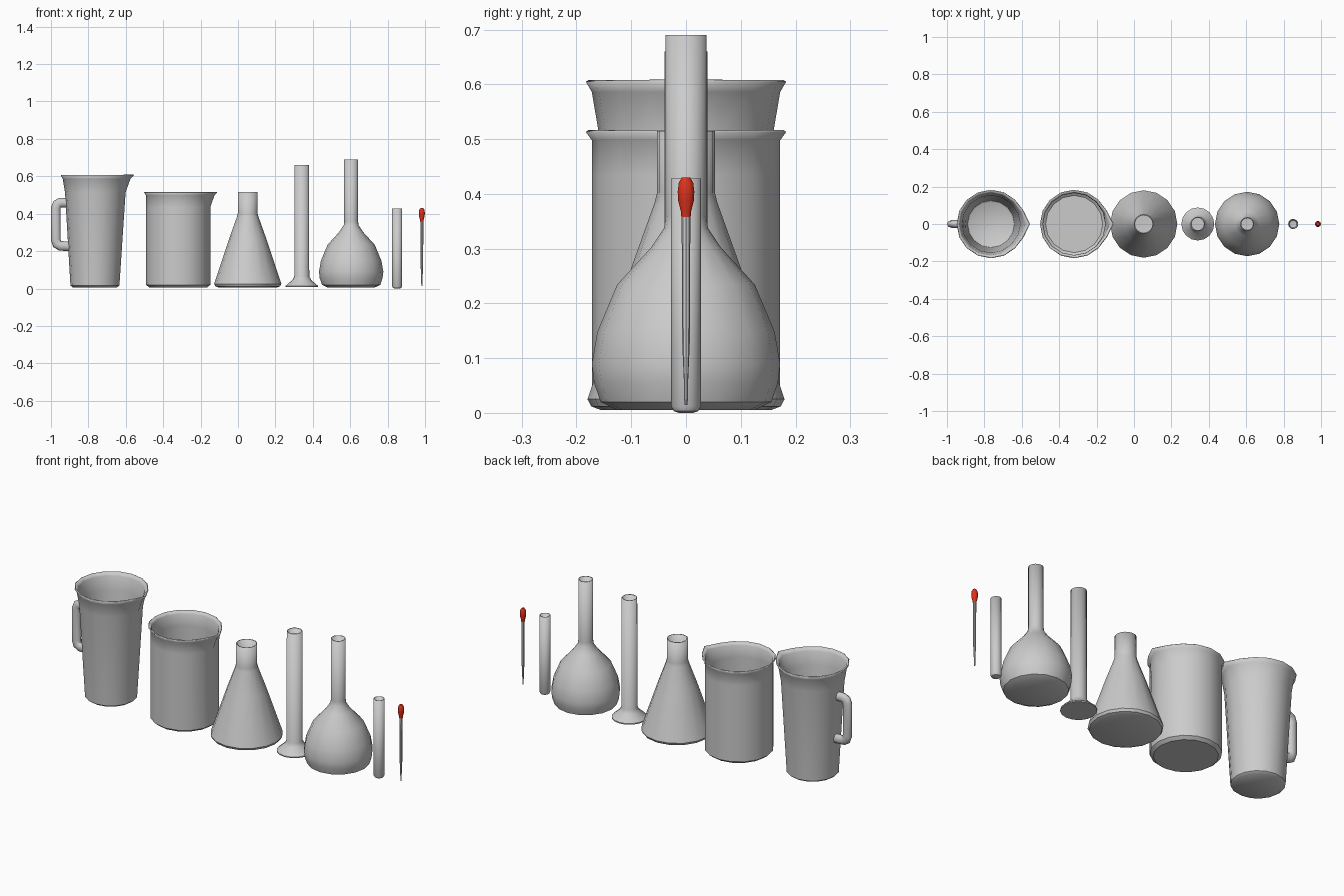
import bpy, bmesh, math

if "Cube" in bpy.data.objects:
    bpy.data.objects.remove(bpy.data.objects["Cube"])

N = 16  # sides of the round glassware


def smooth(obj, angle=40):
    bpy.ops.object.select_all(action='DESELECT')
    obj.select_set(True)
    bpy.context.view_layer.objects.active = obj
    bpy.ops.object.shade_smooth_by_angle(angle=math.radians(angle))


def lathe(name, x, profile, sides=N, wall=0.006, close_top=False, spout=None):
    """Revolve (radius, z) pairs; spout gives extra reach at +x for each ring."""
    bm = bmesh.new()
    rings = []
    for k, (r, z) in enumerate(profile):
        ring = []
        for i in range(sides):
            a = 2 * math.pi * i / sides
            rr = r
            if spout:
                near = min(i, sides - i)
                rr += spout[k] * (1.0 if near == 0 else 0.2 if near == 1 else 0)
            ring.append(bm.verts.new((rr * math.cos(a), rr * math.sin(a), z)))
        rings.append(ring)
    for lo, hi in zip(rings, rings[1:]):
        for i in range(sides):
            j = (i + 1) % sides
            bm.faces.new((lo[i], lo[j], hi[j], hi[i]))
    bm.faces.new(rings[0][::-1])
    if close_top:
        bm.faces.new(rings[-1])
    me = bpy.data.meshes.new(name)
    bm.to_mesh(me)
    bm.free()
    obj = bpy.data.objects.new(name, me)
    obj.location.x = x
    bpy.context.collection.objects.link(obj)
    smooth(obj)
    if wall:
        mod = obj.modifiers.new("wall", 'SOLIDIFY')
        mod.thickness = wall
        mod.offset = -1
    return obj


# Tapered pitcher with pouring lip
lathe("pitcher", -0.765,
      [(0.118, 0.006), (0.131, 0.016), (0.160, 0.515), (0.172, 0.586), (0.183, 0.605)],
      spout=[0, 0, 0.004, 0.018, 0.026])

# Pitcher handle: swept tube
cu = bpy.data.curves.new("pitcher_handle", 'CURVE')
cu.dimensions = '3D'
cu.bevel_depth = 0.026
cu.bevel_resolution = 2
cu.use_fill_caps = True
path = [(-0.912, 0.459), (-0.950, 0.459), (-0.967, 0.451), (-0.974, 0.430),
        (-0.974, 0.260), (-0.967, 0.238), (-0.950, 0.228), (-0.898, 0.226)]
sp = cu.splines.new('POLY')
sp.points.add(len(path) - 1)
for p, (x, z) in zip(sp.points, path):
    p.co = (x, 0, z, 1)
handle = bpy.data.objects.new("pitcher_handle", cu)
handle.scale.y = 0.8
bpy.context.collection.objects.link(handle)
bpy.ops.object.select_all(action='DESELECT')
handle.select_set(True)
bpy.context.view_layer.objects.active = handle
bpy.ops.object.convert(target='MESH')
smooth(bpy.context.object, 50)

# Straight beaker with pouring lip
lathe("beaker", -0.320,
      [(0.155, 0.006), (0.172, 0.020), (0.172, 0.435), (0.172, 0.498), (0.183, 0.513)],
      spout=[0, 0, 0, 0.022, 0.027])

# Conical flask
lathe("conical_flask", 0.052,
      [(0.155, 0.005), (0.173, 0.012), (0.180, 0.025), (0.100, 0.265),
       (0.057, 0.385), (0.053, 0.402), (0.053, 0.515)])

# Graduated cylinder on a flared foot
lathe("measuring_cylinder", 0.341,
      [(0.088, 0.007), (0.088, 0.013), (0.050, 0.046), (0.040, 0.065), (0.039, 0.660)])

# Round-bodied volumetric flask
lathe("volumetric_flask", 0.605,
      [(0.125, 0.005), (0.156, 0.020), (0.168, 0.055), (0.172, 0.090), (0.162, 0.148),
       (0.126, 0.234), (0.064, 0.302), (0.040, 0.338), (0.037, 0.360), (0.037, 0.690)])

# Test tube
lathe("test_tube", 0.851,
      [(0.013, 0.0), (0.022, 0.003), (0.027, 0.012), (0.027, 0.428)], wall=0.004)

# Dropper: glass stem and red bulb
lathe("dropper_stem", 0.983,
      [(0.003, 0.014), (0.004, 0.060), (0.007, 0.130), (0.008, 0.365)],
      sides=8, wall=0, close_top=True)
bulb = lathe("dropper_bulb", 0.983,
             [(0.009, 0.358), (0.010, 0.368), (0.015, 0.387), (0.016, 0.404),
              (0.014, 0.420), (0.008, 0.430)],
             sides=10, wall=0, close_top=True)
red = bpy.data.materials.new("red_rubber")
red.diffuse_color = (0.75, 0.03, 0.01, 1)
red.use_nodes = True
red.node_tree.nodes["Principled BSDF"].inputs["Base Color"].default_value = red.diffuse_color
bulb.data.materials.append(red)
